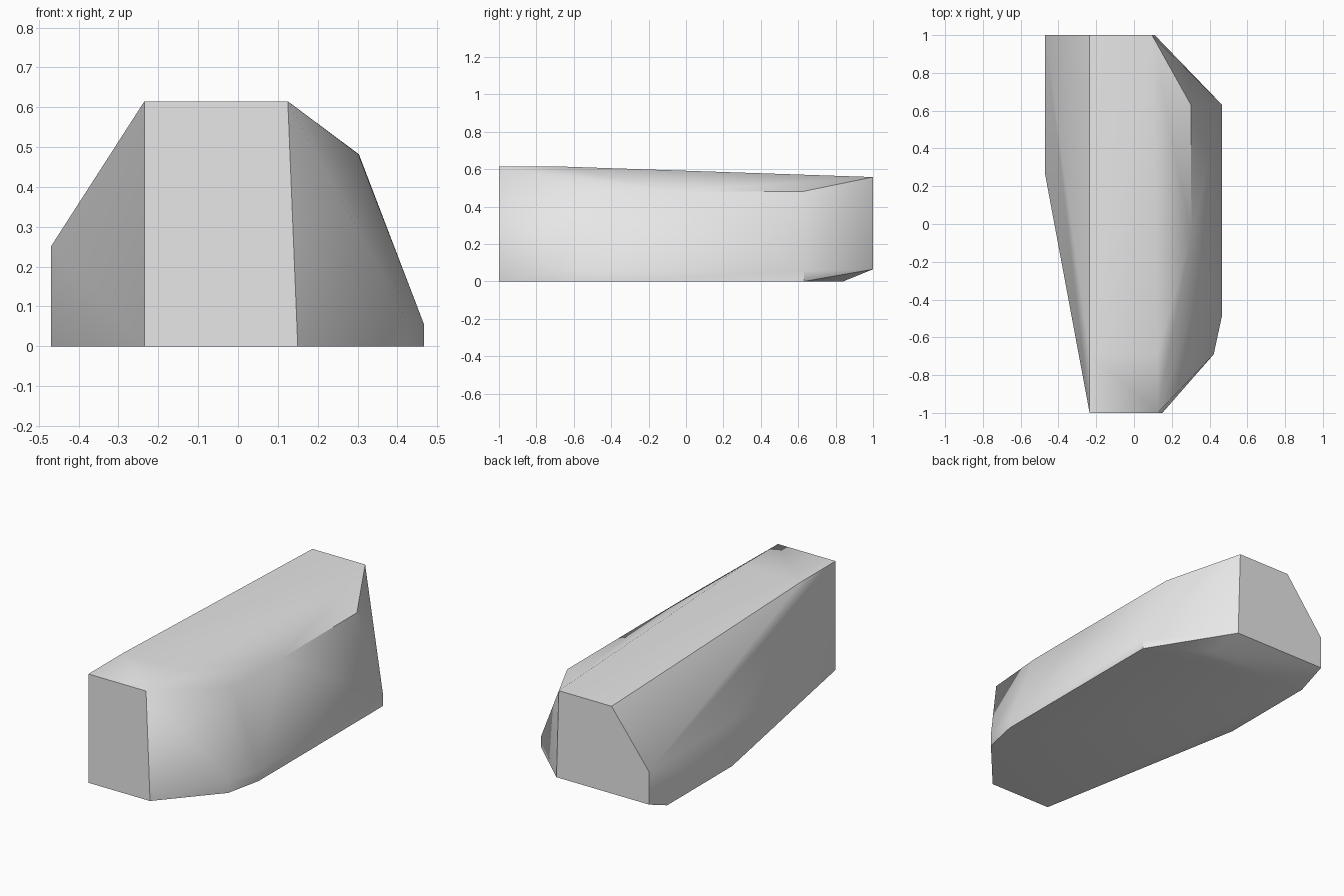
import bpy
import bmesh
import math

default_cube = bpy.data.objects.get("Cube")
if default_cube:
    bpy.data.objects.remove(default_cube, do_unlink=True)


def make_material(name, grey):
    material = bpy.data.materials.new(name)
    material.use_nodes = True
    colour = (grey, grey, grey, 1)
    material.diffuse_color = colour
    material.node_tree.nodes["Principled BSDF"].inputs["Base Color"].default_value = colour
    return material


def upright(x, y, top, bottom=0):
    """Two corners, one above the other."""
    return [(x, y, bottom), (x, y, top)]


# Front end: a flat four-sided face, with the ridge kept level behind it
ridge_left, ridge_right = -0.235, 0.125
front_end = upright(ridge_left, -1, 0.615) + [(0.15, -1, 0), (ridge_right, -1, 0.615)]
level_ridge = [(ridge_left, -0.69, 0.615), (ridge_right, -0.69, 0.615)]

# Long sloping flank on the +x side
flank_foot = upright(0.422, -0.69, 0.07) + upright(0.467, -0.48, 0.055) + upright(0.467, 0.63, 0.055)
flank_top = [(0.302, -0.48, 0.482), (0.3035, -0.06, 0.482), (0.302, 0.63, 0.482)]

# Upright wall on the -x side
left_wall = upright(-0.47, 0.26, 0.25) + [(-0.47, 0.84, 0)]

# Back end: five-sided face with a chamfer below it
back_end = upright(-0.47, 1, 0.25, 0.065) + upright(0.11, 1, 0.558, 0.065)
back_end[-1] = (0.095, 1, 0.558)
back_end += [(ridge_left, 1, 0.558), (0.165, 0.84, 0)]

# Skin all the corners
bm = bmesh.new()
for point in front_end + level_ridge + flank_foot + left_wall + back_end:
    bm.verts.new(point)
shoulder = [bm.verts.new(point) for point in flank_top]
bm.verts.ensure_lookup_table()
ridge_corner = bm.verts[len(front_end) + 1]
bmesh.ops.convex_hull(bm, input=bm.verts[:], use_existing_faces=False)

# Turn the shoulder diagonal so that the rear part of the slope lies flatter
if ridge_corner.is_valid and shoulder[2].is_valid:
    diagonal = bm.edges.get((ridge_corner, shoulder[2]))
    if diagonal and len(diagonal.link_faces) == 2:
        bmesh.ops.rotate_edges(bm, edges=[diagonal], use_ccw=False)

# Merge flat regions and tidy the normals
bmesh.ops.dissolve_limit(bm, angle_limit=math.radians(0.2), verts=bm.verts[:], edges=bm.edges[:])
bmesh.ops.recalc_face_normals(bm, faces=bm.faces[:])

mesh = bpy.data.meshes.new("faceted_block")
bm.to_mesh(mesh)
bm.free()
mesh.materials.append(make_material("light grey", 0.8))

block = bpy.data.objects.new("faceted_block", mesh)
bpy.context.collection.objects.link(block)

# Soft shading over the gentle bends, crisp main edges
bpy.ops.object.select_all(action="DESELECT")
block.select_set(True)
bpy.context.view_layer.objects.active = block
bpy.ops.object.shade_smooth_by_angle(angle=math.radians(40))
